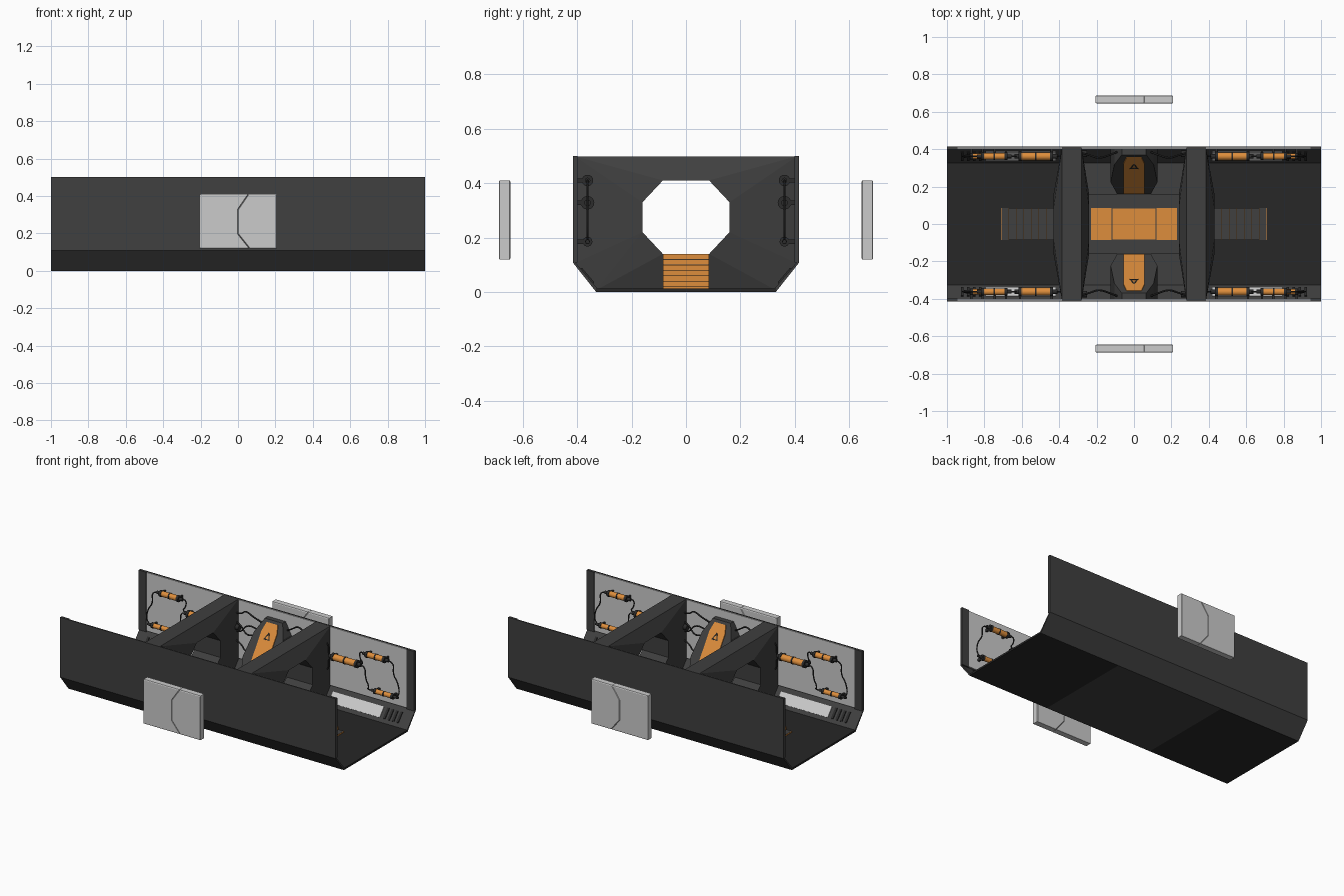
import bpy, bmesh, math
from mathutils import Vector

if "Cube" in bpy.data.objects:
    bpy.data.objects.remove(bpy.data.objects["Cube"])


def material(name, r, g, b):
    m = bpy.data.materials.new(name)
    m.diffuse_color = (r, g, b, 1)
    m.use_nodes = True
    m.node_tree.nodes["Principled BSDF"].inputs["Base Color"].default_value = m.diffuse_color
    return m


HULL = material("dark_metal", .05, .05, .05)
FLOOR = material("black_metal", .02, .02, .02)
ORANGE = material("orange_paint", .73, .27, .045)
BLACK = material("rubber", .025, .025, .025)


def finish(name, bm, mat=None):
    bmesh.ops.remove_doubles(bm, verts=bm.verts, dist=1e-5)
    bmesh.ops.recalc_face_normals(bm, faces=bm.faces)
    me = bpy.data.meshes.new(name)
    bm.to_mesh(me)
    bm.free()
    ob = bpy.data.objects.new(name, me)
    bpy.context.collection.objects.link(ob)
    if mat:
        me.materials.append(mat)
    return ob


def rings(name, loops, mat=None, closed=False):
    """Skin a list of equal-length vertex loops; cap the ends unless closed."""
    bm = bmesh.new()
    vs = [[bm.verts.new(p) for p in loop] for loop in loops]
    n = len(vs[0])
    pairs = list(zip(vs, vs[1:])) + ([(vs[-1], vs[0])] if closed else [])
    for a, b in pairs:
        for i in range(n):
            j = (i + 1) % n
            bm.faces.new((a[i], a[j], b[j], b[i]))
    if not closed:
        bm.faces.new(vs[0])
        bm.faces.new(vs[-1])
    return finish(name, bm, mat)


def prism_x(name, yz, x0, x1, mat=None):
    return rings(name, [[(x, y, z) for y, z in yz] for x in (x0, x1)], mat)


def prism_y(name, xz, y0, y1, mat=None):
    return rings(name, [[(x, y, z) for x, z in xz] for y in (y0, y1)], mat)


def box(name, x0, x1, y0, y1, z0, z1, mat=None):
    return prism_x(name, [(y0, z0), (y1, z0), (y1, z1), (y0, z1)], x0, x1, mat)


def tube(name, x0, x1, y, z, r, mat, n=16):
    ring = [(y + r * math.cos(math.tau * i / n), z + r * math.sin(math.tau * i / n)) for i in range(n)]
    ob = prism_x(name, ring, x0, x1, mat)
    for f in ob.data.polygons:
        f.use_smooth = len(f.vertices) == 4
    return ob


def wire(name, pts, r=.004):
    cu = bpy.data.curves.new(name, 'CURVE')
    cu.dimensions = '3D'
    cu.bevel_depth = r
    cu.bevel_resolution = 1
    cu.resolution_u = 5
    cu.use_fill_caps = True
    sp = cu.splines.new('NURBS')
    sp.points.add(len(pts) - 1)
    for p, co in zip(sp.points, pts):
        p.co = (*co, 1)
    sp.order_u = 3
    sp.use_endpoint_u = True
    cu.materials.append(BLACK)
    bpy.context.collection.objects.link(bpy.data.objects.new(name, cu))


def canister(x0, x1, y, z, r):
    """Orange canister with dark collars, nozzles and wall brackets."""
    tube("canister_body", x0, x1, y, z, r * .85, ORANGE)
    for xe, d in ((x0, -1), (x1, 1)):
        tube("canister_cap", xe - .008, xe + .008, y, z, r, BLACK)
        tube("canister_nozzle", xe, xe + d * .03, y, z, r * .5, BLACK, 8)
        s = math.copysign(1, y)
        box("canister_bracket", xe - .006, xe + .006, y, s * .408, z - .008, z + .008, BLACK)
    tube("canister_band", (x0 + x1) / 2 - .004, (x0 + x1) / 2 + .004, y, z, r * .95, BLACK)


# Floor plates
box("middle_floor", -.4, .4, -.33, .33, 0, .012, HULL)
for s in (-1, 1):
    box("end_floor", s * .4, s, -.33, .33, 0, .012, FLOOR)

# Bulkheads: bulging frame between trough section and octagonal opening
half = [((.085, .14), (.328, .008)), ((.16, .22), (.328, .008)), ((.16, .22), (.408, .106)),
        ((.16, .33), (.408, .499)), ((.085, .41), (.408, .499))]
full = half + [((-a[0], a[1]), (-b[0], b[1])) for a, b in reversed(half)]
for s in (-1, 1):
    def ring(x, k):
        return [(s * x, *p[k]) for p in full]
    rings("bulkhead", [ring(.385, 1), ring(.43, 0), ring(.24, 0), ring(.28, 1)], HULL, closed=True)

    # Stairs with orange risers
    for i in range(7):
        x, z = .43 + .04 * i, .14 - .02 * i
        box("stair_tread", s * x, s * (x + .038), -.085, .085, .005, z, HULL)
        box("stair_riser", s * (x + .037), s * (x + .04), -.085, .085, z - .0195, z - .001, ORANGE)

# Central platform with orange deck plates
box("platform", -.245, .245, -.16, .16, .01, .13, HULL)
box("centre_deck_plate", -.115, .115, -.083, .083, .125, .137, ORANGE)
for s in (-1, 1):
    box("side_deck_plate", s * .12, s * .23, -.085, .085, .125, .137, ORANGE)

for s in (-1, 1):
    # Side hull: wall and chamfer
    prism_x("side_hull", [(s * y, z) for y, z in ((.325, 0), (.33, 0), (.415, .107), (.415, .5),
            (.408, .5), (.408, .11), (.325, .012))], -1, 1, HULL)
    box("middle_wall_panel", -.285, .285, s * .402, s * .41, .115, .497)

    # Sloped hatch between platform and wall
    def slope(x, t, lift=0.0):
        return Vector((x, s * (.16 + .21 * t - lift * .8), .135 + .31 * t + lift * .55))
    right = [(.09, 0), (.125, .3), (.105, .75), (.065, 1)]
    outline = right + [(-x, t) for x, t in reversed(right)]
    front = [slope(x, t) for x, t in outline]
    rings("hatch_frame", [front, [(p.x, s * .405, p.z) for p in front]], HULL)
    panel = [(.055, .03), (.055, .8), (.04, .95), (-.04, .95), (-.055, .8), (-.055, .03)]
    rings("hatch_panel", [[slope(x, t, l) for x, t in panel] for l in (-.005, .006)], ORANGE)
    # Warning triangle outline on the hatch
    tri = [(0, .80), (.023, .67), (-.023, .67)]
    inn = [(0, .76), (.014, .685), (-.014, .685)]
    rings("warning_triangle", [[slope(x, t, l) for x, t in q]
          for q, l in ((tri, .004), (tri, .008), (inn, .008), (inn, .004))], BLACK, closed=True)

    for k in (-1, 1):
        # Wall panel, end post, chamfer window and vents
        box("wall_panel", k * .38, k * .945, s * .402, s * .41, .115, .497)
        box("end_post", k * .945, k, s * .398, s * .41, .108, .5, HULL)

        def chamfer(name, x0, x1, t0, t1, h, mat):
            a, b = Vector((.325, .012)), Vector((.408, .11))
            n = Vector((-.76, .65)) * h
            p, q = a.lerp(b, t0), a.lerp(b, t1)
            prism_x(name, [(s * v.x, v.y) for v in (p - n * .3, q - n * .3, q + n, p + n)], k * x0, k * x1, mat)
        chamfer("chamfer_light", .42, .79, .2, .75, .003, None)
        for i in range(4):
            chamfer("vent_slat", .815 + .032 * i, .83 + .032 * i, .2, .75, .006, BLACK)

        # Canisters and their hoses
        y = s * .362
        canister(k * min(.44, .61) if k > 0 else -.61, .61 if k > 0 else -.44, y, .328, .025)
        for x0, x1, z, r in ((.685, .81, .41, .021), (.745, .87, .185, .018)):
            a, b = sorted((k * x0, k * x1))
            canister(a, b, y, z, r)
        hoses = [
            [(.63, .328), (.67, .33), (.67, .25), (.70, .2), (.68, .18), (.72, .185)],
            [(.66, .41), (.63, .42), (.63, .37), (.66, .34), (.63, .328)],
            [(.83, .41), (.88, .41), (.87, .33), (.91, .28), (.92, .2), (.89, .185)],
            [(.42, .328), (.40, .34), (.41, .40), (.37, .42)],
            [(.42, .32), (.40, .30), (.41, .24), (.37, .22)]]
        for h in hoses:
            wire("hose", [(k * x, y, z) for x, z in h])
        tube("hose_plug", k * .885, k * .91, y, .185, .008, BLACK, 8)

        # Cables from bulkheads to hatch
        for z0, z1, sag in ((.42, .40, .05), (.36, .34, -.05), (.30, .33, .07), (.24, .26, -.05)):
            wire("hatch_cable", [(k * .30, s * .385, z0), (k * .24, s * .37, z0), (k * .19, s * .35, z0 + sag),
                                 (k * .14, s * .365, z1 + sag * .6), (k * .09, s * .385, z1)], .005)
        tube("cable_socket", k * .25, k * .29, s * .375, .33, .018, BLACK, 10)

    # Detached sliding door, two interlocking leaves
    split = [(.055, .41), (0, .33), (0, .195), (.06, .12)]
    for name, edge, g in (("door_left_leaf", -.205, -.001), ("door_right_leaf", .208, .001)):
        leaf = [(x + g, z) for x, z in split] + [(edge, .12), (edge, .41)]
        c = Vector((sum(p[0] for p in leaf) / 6, .265))
        ins = [(x + (c.x - x) * .03, z + (c.y - z) * .03) for x, z in leaf]
        rings(name, [[(x, s * yy, z) for x, z in q] for q, yy in
                     ((ins, .645), (leaf, .648), (leaf, .685), (ins, .688))])
